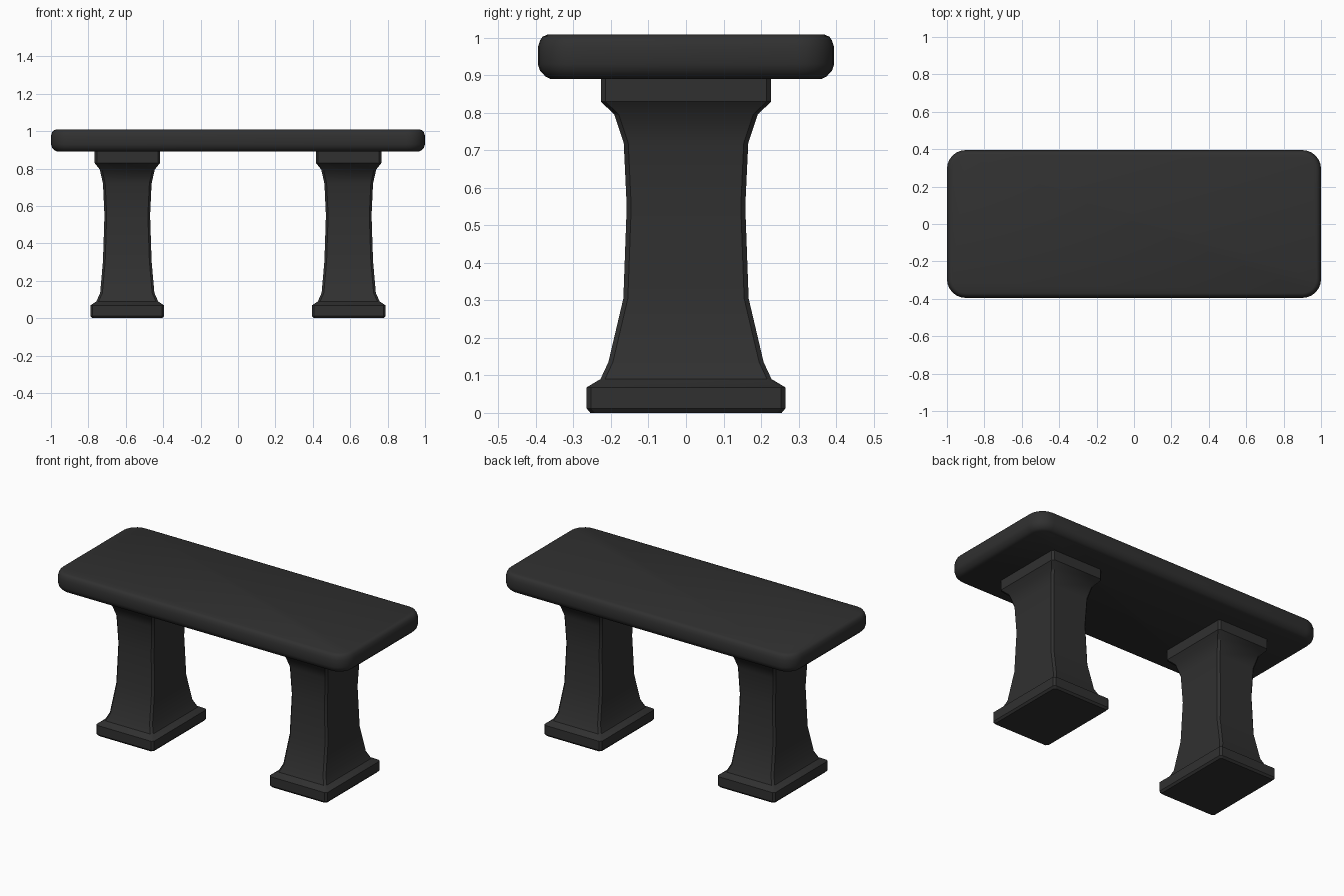
import bpy, bmesh, math

if "Cube" in bpy.data.objects:
    bpy.data.objects.remove(bpy.data.objects["Cube"])

stone = bpy.data.materials.new("dark_stone")
stone.diffuse_color = (0.03, 0.03, 0.03, 1)
stone.use_nodes = True
stone.node_tree.nodes["Principled BSDF"].inputs["Base Color"].default_value = stone.diffuse_color


def rounded_rect(hx, hy, r, steps):
    """Counter-clockwise outline of a rectangle with rounded corners."""
    pts = []
    for i, (sx, sy) in enumerate(((1, 1), (-1, 1), (-1, -1), (1, -1))):
        for s in range(steps + 1):
            a = math.pi / 2 * (i + s / steps)
            pts.append((sx * (hx - r) + r * math.cos(a),
                        sy * (hy - r) + r * math.sin(a)))
    return pts


def loft(name, sections, steps, x=0.0, angle=35):
    """Stack rounded rectangles (z, half x, half y, radius) into a closed solid."""
    bm = bmesh.new()
    rings = [[bm.verts.new((px, py, z)) for px, py in rounded_rect(hx, hy, r, steps)]
             for z, hx, hy, r in sections]
    n = len(rings[0])
    for low, high in zip(rings, rings[1:]):
        for i in range(n):
            j = (i + 1) % n
            bm.faces.new((low[i], low[j], high[j], high[i]))
    bm.faces.new(rings[0][::-1])
    bm.faces.new(rings[-1])
    mesh = bpy.data.meshes.new(name)
    bm.to_mesh(mesh)
    bm.free()
    mesh.materials.append(stone)
    obj = bpy.data.objects.new(name, mesh)
    bpy.context.collection.objects.link(obj)
    obj.location.x = x
    bpy.ops.object.select_all(action='DESELECT')
    obj.select_set(True)
    bpy.context.view_layer.objects.active = obj
    bpy.ops.object.shade_smooth_by_angle(angle=math.radians(angle))
    return obj


# Seat slab: rounded corners and softened rims
seat = [(0.89, 0.034), (0.897, 0.02), (0.912, 0.006), (0.93, 0.0),
        (0.975, 0.0), (0.993, 0.006), (1.003, 0.013), (1.008, 0.025)]
loft("seat", [(z, 1.0 - d, 0.395 - d, 0.10 - d) for z, d in seat], 6)

# Pedestal legs: plinth, waisted shaft and flared cap
leg = [(0.0, 0.187, 0.255), (0.012, 0.197, 0.265), (0.068, 0.197, 0.265),
       (0.09, 0.165, 0.228), (0.135, 0.145, 0.207), (0.305, 0.130, 0.167),
       (0.55, 0.122, 0.158), (0.72, 0.130, 0.166), (0.795, 0.147, 0.191),
       (0.83, 0.175, 0.227), (0.892, 0.175, 0.227)]
for side, x in (("left", -0.592), ("right", 0.592)):
    loft(f"{side}_leg", [(z, hx, hy, 0.012) for z, hx, hy in leg], 1, x, 30)
